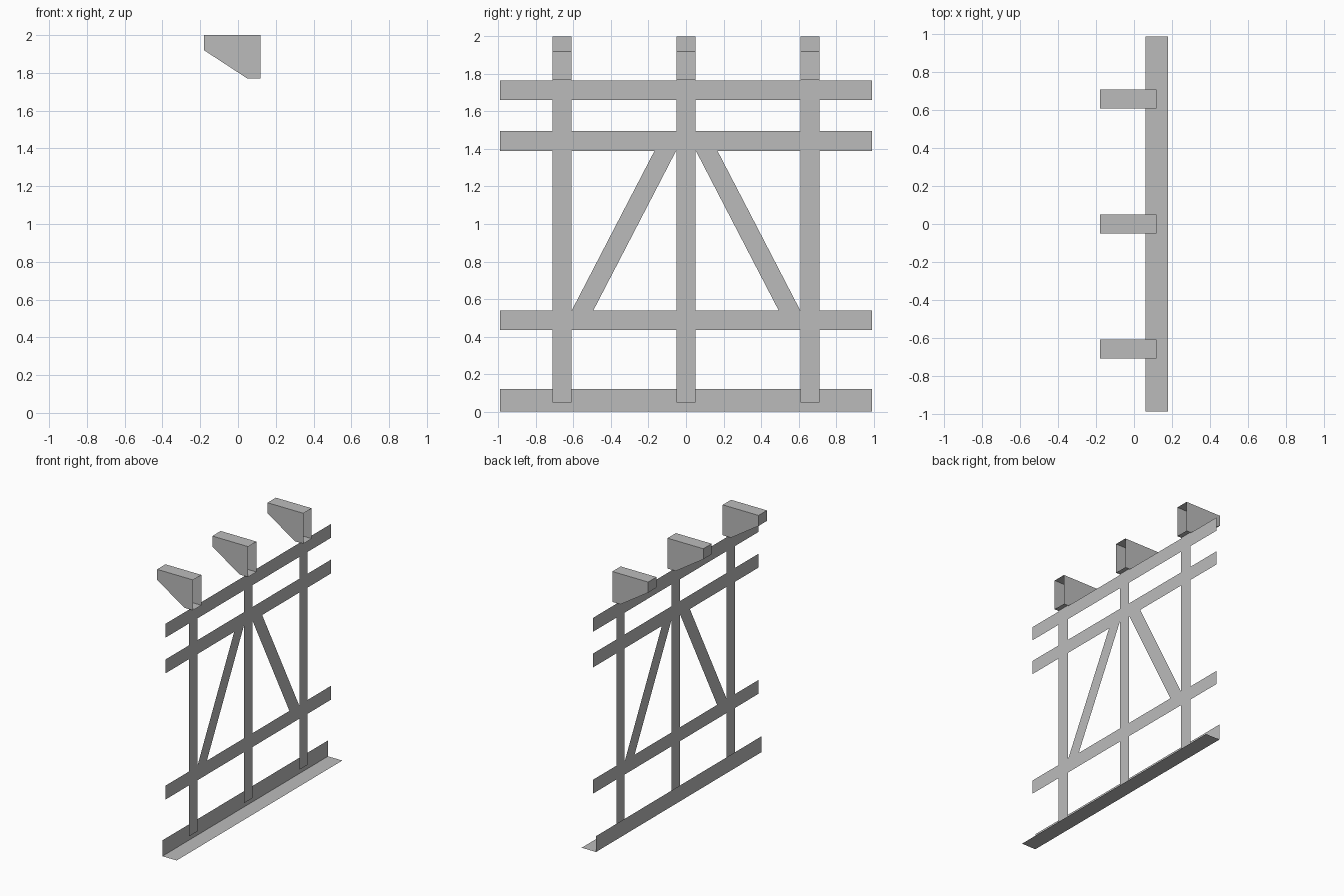
import bpy
import bmesh

cube = bpy.data.objects.get("Cube")
if cube:
    bpy.data.objects.remove(cube, do_unlink=True)

grey = bpy.data.materials.new("plain_grey")
grey.use_nodes = True
colour = (0.5, 0.5, 0.5, 1)
grey.diffuse_color = colour
grey.node_tree.nodes["Principled BSDF"].inputs["Base Color"].default_value = colour

FRAME_X = 0.085      # plane of the flat frame
SILL_X = 0.06        # plane of the upright sill leg
HALF_LENGTH = 0.99
HALF_POST = 0.05
POST_CENTRES = {"right": -0.66, "middle": 0.0, "left": 0.66}


def add_sheet(name, polygons):
    """Object made of thin sheet faces, one per polygon."""
    bm = bmesh.new()
    for points in polygons:
        bm.faces.new([bm.verts.new(p) for p in points])
    bmesh.ops.remove_doubles(bm, verts=bm.verts, dist=0.0001)
    mesh = bpy.data.meshes.new(name)
    bm.to_mesh(mesh)
    bm.free()
    mesh.materials.append(grey)
    obj = bpy.data.objects.new(name, mesh)
    bpy.context.collection.objects.link(obj)
    return obj


def upright(x, y0, y1, z0, z1):
    """Rectangle in the y-z plane, facing +x."""
    return [(x, y0, z0), (x, y1, z0), (x, y1, z1), (x, y0, z1)]


# Angle-section sill along the ground
L = HALF_LENGTH
add_sheet("sill_angle", [
    upright(SILL_X, -L, L, 0, 0.12),
    [(SILL_X, -L, 0), (0.18, -L, 0), (0.18, L, 0), (SILL_X, L, 0)],
])

# Horizontal rails
for name, z0, z1 in (("lower_rail", 0.435, 0.54),
                     ("middle_rail", 1.39, 1.495),
                     ("top_rail", 1.66, 1.765)):
    add_sheet(name, [upright(FRAME_X, -L, L, z0, z1)])

# Posts, each carrying a hollow tapered bracket open at the +x end
profile = [(0.12, 1.77), (0.05, 1.77), (-0.18, 1.92), (-0.18, 2.0), (0.12, 2.0)]
for side, y in POST_CENTRES.items():
    y0, y1 = y - HALF_POST, y + HALF_POST
    add_sheet(f"{side}_post", [upright(FRAME_X + 0.001, y0, y1, 0.05, 1.77)])
    near = [(x, y0, z) for x, z in profile]
    far = [(x, y1, z) for x, z in profile]
    walls = [[near[i], near[i + 1], far[i + 1], far[i]]
             for i in range(len(profile) - 1)]
    bracket = add_sheet(f"{side}_bracket", [near, far[::-1]] + walls)
    bm = bmesh.new()
    bm.from_mesh(bracket.data)
    bmesh.ops.recalc_face_normals(bm, faces=bm.faces)
    bm.to_mesh(bracket.data)
    bm.free()

# Diagonal braces, mirrored about the middle post
brace = [(0.05, 1.395), (0.495, 0.537), (0.61, 0.537), (0.165, 1.395)]
for side, s in (("left", 1), ("right", -1)):
    points = [(FRAME_X, s * y, z) for y, z in brace]
    add_sheet(f"{side}_brace", [points[::s]])
